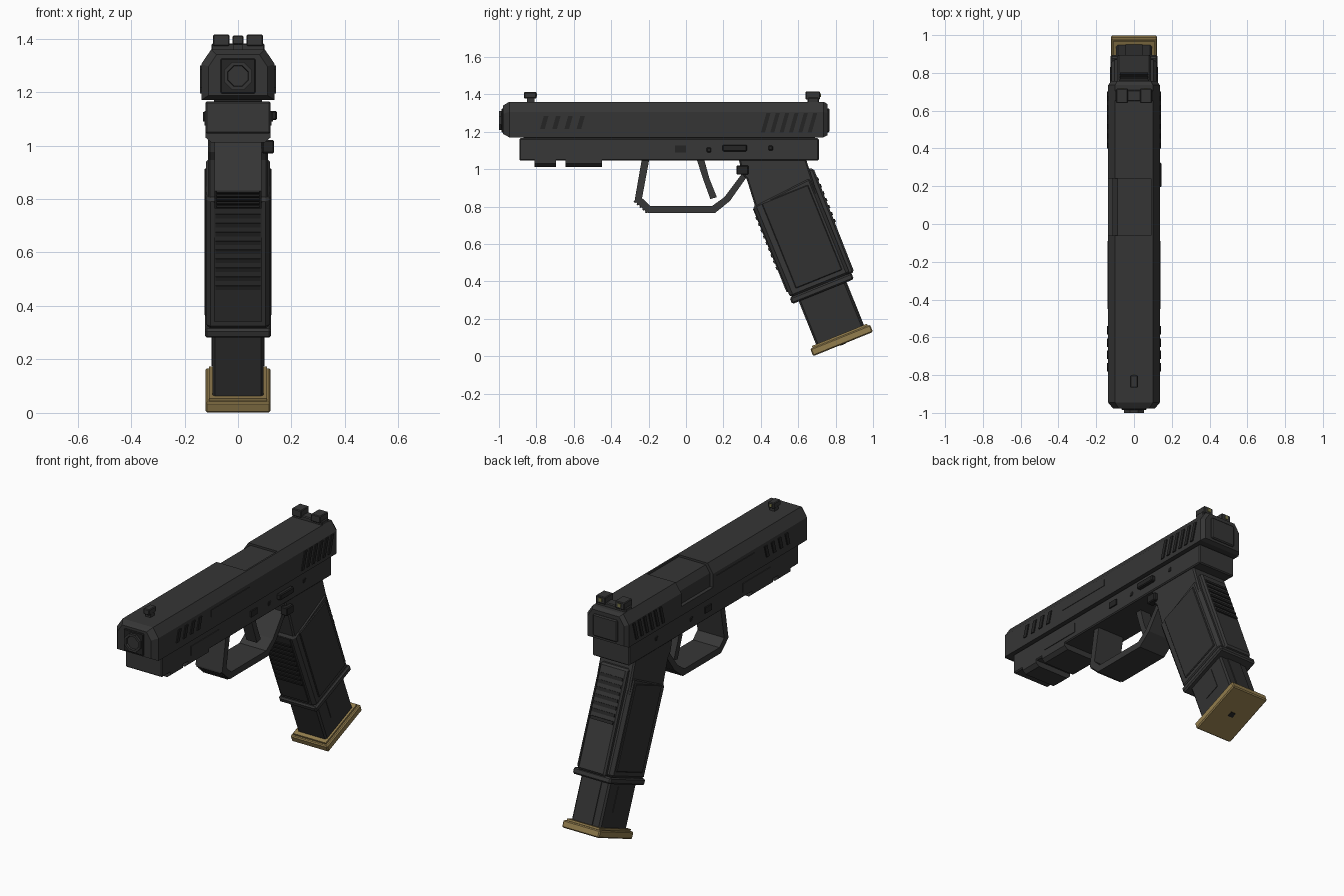
import bpy, bmesh, math
from mathutils import Vector

cube = bpy.data.objects.get("Cube")
if cube:
    bpy.data.objects.remove(cube, do_unlink=True)


def material(name, rgb):
    m = bpy.data.materials.new(name)
    m.use_nodes = True
    m.diffuse_color = (*rgb, 1)
    b = m.node_tree.nodes["Principled BSDF"]
    b.inputs["Base Color"].default_value = (*rgb, 1)
    b.inputs["Roughness"].default_value = 0.6
    return m


SLIDE = material("slide grey", (0.036, 0.036, 0.036))
FRAME = material("frame grey", (0.038, 0.038, 0.038))
MAG = material("magazine grey", (0.031, 0.031, 0.031))
DARK = material("dark grey", (0.018, 0.018, 0.018))
GOLD = material("bronze gold", (0.29, 0.205, 0.075))
DOT = material("sight dot olive", (0.2, 0.19, 0.07))


def loft(name, rings, mat, bevel=0.0):
    """Closed solid through rings of equal point count."""
    bm = bmesh.new()
    vs = [[bm.verts.new(p) for p in r] for r in rings]
    n = len(rings[0])
    for a, b in zip(vs, vs[1:]):
        for i in range(n):
            bm.faces.new((a[i], a[(i + 1) % n], b[(i + 1) % n], b[i]))
    bm.faces.new(vs[0])
    bm.faces.new(vs[-1])
    bmesh.ops.recalc_face_normals(bm, faces=bm.faces)
    me = bpy.data.meshes.new(name)
    bm.to_mesh(me)
    bm.free()
    me.materials.append(mat)
    ob = bpy.data.objects.new(name, me)
    bpy.context.collection.objects.link(ob)
    if bevel:
        mod = ob.modifiers.new("bevel", "BEVEL")
        mod.width = bevel
        mod.segments = 1
    return ob


def prism(name, pts, x0, x1, mat, bevel=0.0):
    """Side outline (y, z) extruded across x."""
    return loft(name, [[(x, y, z) for y, z in pts] for x in (x0, x1)], mat, bevel)


def rect(a0, a1, b0, b1):
    return [(a0, b0), (a1, b0), (a1, b1), (a0, b1)]


def box(name, x0, x1, y0, y1, z0, z1, mat, bevel=0.0):
    return prism(name, rect(y0, y1, z0, z1), x0, x1, mat, bevel)


TILT = math.radians(22)


def tilted(pts):
    """Grip coordinates (fore-aft, up) to side coordinates (y, z)."""
    c, s = math.cos(TILT), math.sin(TILT)
    return [(0.68 + v * c - w * s, v * s + w * c) for v, w in pts]


def gbox(name, x0, x1, v0, v1, w0, w1, mat, bevel=0.0):
    return prism(name, tilted(rect(v0, v1, w0, w1)), x0, x1, mat, bevel)


# Slide: front and rear blocks with chamfered top, lowered port between them
FULL = [(-0.137, 1.17), (0.137, 1.17), (0.137, 1.305), (0.10, 1.36),
        (-0.10, 1.36), (-0.137, 1.305)]
PORT = [(-0.137, 1.17), (0.137, 1.17), (0.137, 1.305), (0.10, 1.36), (0.09, 1.36),
        (0.09, 1.348), (-0.088, 1.348), (-0.115, 1.305), (-0.115, 1.225), (-0.137, 1.225)]


def section(prof, y, s=1.0):
    return [(x * s, y, 1.26 + (z - 1.26) * s) for x, z in prof]


loft("slide_front", [section(FULL, -0.978, 0.80), section(FULL, -0.965, 0.88),
                     section(FULL, -0.945), section(FULL, -0.06)], SLIDE)
loft("slide_port", [section(PORT, -0.06), section(PORT, 0.24)], SLIDE)
loft("slide_rear", [section(FULL, 0.24), section(FULL, 0.735),
                    section(FULL, 0.757, 0.88)], SLIDE)
box("slide_end_plate", -0.08, 0.08, 0.75, 0.767, 1.195, 1.325, SLIDE, 0.006)

# Muzzle: square collar and octagonal barrel with a bore
box("muzzle_collar", -0.065, 0.065, -0.986, -0.96, 1.195, 1.325, DARK, 0.004)


def octagon(y, r):
    return [(r * math.cos(math.pi * (i + .5) / 4), y, 1.26 + r * math.sin(math.pi * (i + .5) / 4))
            for i in range(8)]


loft("barrel", [octagon(-0.97, 0.056), octagon(-1.0, 0.056),
                octagon(-1.0, 0.042), octagon(-0.988, 0.040)], SLIDE)

# Slanted serrations and side panels on both sides of the slide
for side, sx in (("left", 1), ("right", -1)):
    a, b = sx * 0.13, sx * 0.143
    for i in range(6):
        y = 0.40 + i * 0.05
        prism(f"rear_serration_{side}_{i}", [(y, 1.195), (y + .022, 1.195),
              (y + .052, 1.30), (y + .03, 1.30)], a, b, DARK)
    for i in range(4):
        y = -0.78 + i * 0.065
        prism(f"front_serration_{side}_{i}", [(y, 1.215), (y + .025, 1.215),
              (y + .045, 1.285), (y + .02, 1.285)], a, b, DARK)
    box(f"slide_side_panel_{side}", a, sx * 0.140, -0.45, -0.09, 1.245, 1.285, SLIDE)

# Sights
box("front_sight_neck", -0.017, 0.017, -0.85, -0.81, 1.35, 1.385, SLIDE)
box("front_sight", -0.02, 0.02, -0.866, -0.80, 1.378, 1.412, SLIDE, 0.004)
box("front_sight_dot", -0.008, 0.008, -0.802, -0.797, 1.388, 1.404, DOT)
box("rear_sight_base", -0.10, 0.10, 0.65, 0.71, 1.35, 1.382, SLIDE, 0.005)
for side, sx in (("left", 1), ("right", -1)):
    box(f"rear_sight_post_{side}", sx * 0.032, sx * 0.094, 0.64, 0.717, 1.372, 1.415, SLIDE, 0.004)
    box(f"rear_sight_dot_{side}", sx * 0.052, sx * 0.072, 0.715, 0.721, 1.385, 1.405, DOT)

# Frame, inner rail and accessory lugs
box("frame", -0.122, 0.122, -0.89, 0.71, 1.045, 1.165, FRAME, 0.006)
box("slide_rail", -0.09, 0.09, -0.87, 0.69, 1.15, 1.19, DARK)
for i, (y0, y1) in enumerate(((-0.81, -0.695), (-0.645, -0.45))):
    loft(f"rail_lug_{i}", [[(x, y, z) for x, z in ((-0.122, 1.06), (0.122, 1.06),
         (0.122, 1.03), (0.10, 1.012), (-0.10, 1.012), (-0.122, 1.03))]
         for y in (y0, y1)], FRAME)
for side, sx in (("left", 1), ("right", -1)):
    box(f"frame_panel_{side}", sx * 0.118, sx * 0.126, -0.62, -0.36, 1.075, 1.13, FRAME)
    box(f"takedown_latch_{side}", sx * 0.118, sx * 0.13, -0.06, 0.0, 1.09, 1.125, DARK)
    for i, (y, z) in enumerate(((0.11, 1.09), (0.44, 1.10))):
        box(f"frame_pin_{side}_{i}", sx * 0.118, sx * 0.126, y, y + .025, z, z + .025, DARK, 0.004)

# Controls
box("slide_stop", 0.11, 0.145, 0.195, 0.325, 1.095, 1.13, DARK, 0.005)
box("magazine_release", 0.09, 0.135, 0.27, 0.335, 0.97, 1.02, DARK, 0.005)

# Trigger guard as one bent strip
prism("trigger_guard", [(-0.235, 1.06), (-0.275, 0.83), (-0.205, 0.765), (0.155, 0.765),
      (0.235, 0.83), (0.33, 0.965), (0.31, 0.99), (0.205, 0.85), (0.14, 0.803),
      (-0.19, 0.803), (-0.235, 0.845), (-0.195, 1.06)], -0.088, 0.088, FRAME)
for i in range(5):
    t = i / 4
    y, z = -0.272 + 0.06 * t, 0.825 - 0.055 * t
    prism(f"guard_rib_{i}", [(y - .008, z), (y, z - .006), (y + .01, z + .004), (y, z + .01)],
          -0.08, 0.08, DARK)
prism("trigger", [(0.055, 1.06), (0.095, 1.06), (0.125, 0.95), (0.165, 0.85),
      (0.13, 0.84), (0.09, 0.95)], -0.035, 0.035, FRAME)

# Grip: neck, body, backstrap and flared lip
prism("grip_neck", [(0.28, 1.06), (0.30, 0.975), (0.325, 0.945), (0.37, 0.80),
      (0.45, 0.72), (0.735, 0.76), (0.64, 1.06)], -0.113, 0.113, FRAME, 0.008)
prism("grip_body", tilted([(0.004, 0.33), (0.347, 0.33), (0.347, 0.90), (0.0, 0.87)]),
      -0.12, 0.12, FRAME, 0.018)
prism("backstrap", tilted([(0.33, 0.33), (0.372, 0.335), (0.378, 0.93), (0.33, 0.945)]),
      -0.09, 0.09, FRAME, 0.01)
gbox("grip_lip", -0.124, 0.124, 0.0, 0.356, 0.30, 0.337, FRAME, 0.008)
for side, sx in (("left", 1), ("right", -1)):
    gbox(f"grip_panel_{side}", sx * 0.11, sx * 0.126, 0.05, 0.317, 0.37, 0.86, MAG, 0.004)

# Front strap and backstrap ribs
gbox("front_strap", -0.09, 0.09, -0.004, 0.02, 0.37, 0.85, MAG)
for i in range(9):
    w = 0.50 + i * 0.036
    gbox(f"front_strap_rib_{i}", -0.085, 0.085, -0.009, 0.01, w, w + 0.016, DARK)
for i in range(7):
    w = 0.62 + i * 0.04
    gbox(f"backstrap_rib_{i}", -0.075, 0.075, 0.36, 0.382, w, w + 0.018, DARK)

# Magazine with raised rear spine
gbox("magazine", -0.096, 0.096, 0.038, 0.309, 0.03, 0.36, MAG, 0.01)
gbox("magazine_spine", -0.045, 0.045, 0.29, 0.314, 0.05, 0.32, MAG)
for side, sx in (("left", 1), ("right", -1)):
    gbox(f"magazine_side_plate_{side}", sx * 0.09, sx * 0.099, 0.12, 0.22, 0.14, 0.28, MAG)

# Base plate
gbox("base_plate", -0.122, 0.122, 0.0, 0.345, 0.0, 0.042, GOLD, 0.006)
gbox("base_plate_rim", -0.108, 0.108, 0.014, 0.331, 0.035, 0.053, GOLD)
gbox("base_plate_button", -0.016, 0.016, 0.155, 0.187, -0.003, 0.01, DARK)
